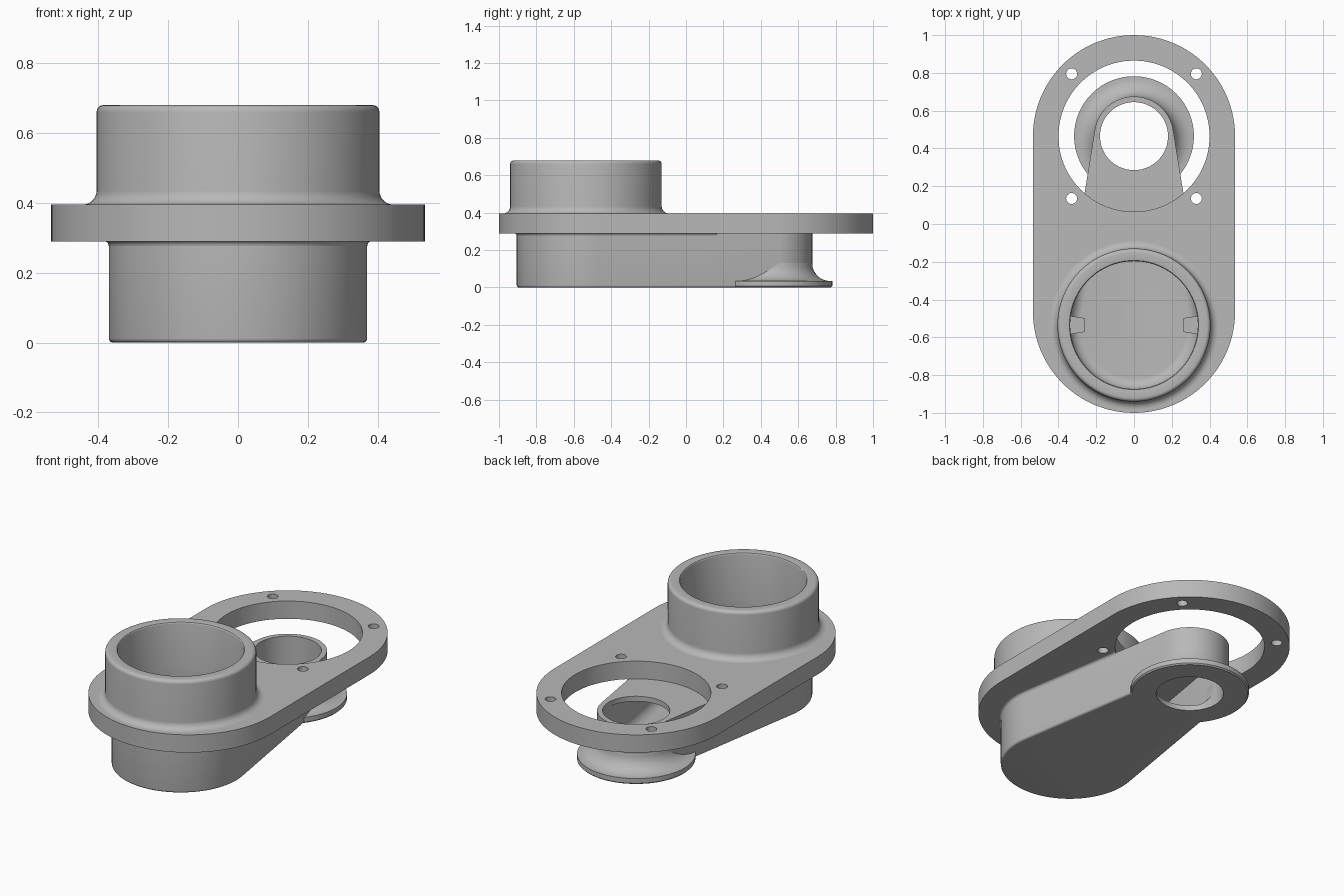
import bpy, bmesh
from math import sin, cos, pi, asin

cube = bpy.data.objects.get("Cube")
if cube:
    bpy.data.objects.remove(cube, do_unlink=True)

grey = bpy.data.materials.new("plain grey")
grey.use_nodes = True
GREY = (0.48, 0.48, 0.48, 1)
grey.diffuse_color = GREY
grey.node_tree.nodes["Principled BSDF"].inputs["Base Color"].default_value = GREY

PIPE_Y, NOZZLE_Y = -0.535, 0.465
SEG = 96


def loft(name, rings, closed=False):
    """Skin equal-length rings; cap the ends, or join last to first."""
    bm = bmesh.new()
    rows = [[bm.verts.new(p) for p in ring] for ring in rings]
    pairs = list(zip(rows, rows[1:]))
    if closed:
        pairs.append((rows[-1], rows[0]))
    else:
        bm.faces.new(rows[0])
        bm.faces.new(rows[-1])
    for a, b in pairs:
        for i in range(len(a)):
            j = (i + 1) % len(a)
            bm.faces.new((a[i], a[j], b[j], b[i]))
    bmesh.ops.recalc_face_normals(bm, faces=bm.faces)
    mesh = bpy.data.meshes.new(name)
    bm.to_mesh(mesh)
    bm.free()
    mesh.materials.append(grey)
    obj = bpy.data.objects.new(name, mesh)
    bpy.context.collection.objects.link(obj)
    return obj


def circle(r, z, x=0, y=0, n=SEG):
    return [(x + r * cos(2 * pi * i / n), y + r * sin(2 * pi * i / n), z) for i in range(n)]


def capsule(front_y, front_r, back_y, back_r, z, grow=0):
    """Outline wrapped round a front circle and a back circle."""
    tilt = asin((front_r - back_r) / (back_y - front_y))
    n, pts = SEG // 2, []
    for y, r, start, sweep in ((back_y, back_r, tilt, pi - 2 * tilt),
                               (front_y, front_r, pi - tilt, pi + 2 * tilt)):
        for i in range(n + 1):
            a = start + sweep * i / n
            pts.append(((r + grow) * cos(a), y + (r + grow) * sin(a), z))
    return pts


def arc(cx, cz, r, start, end, n=8):
    steps = [start + (end - start) * i / n for i in range(n + 1)]
    return [(cx + r * cos(a), cz + r * sin(a)) for a in steps]


def turned(name, profile, y):
    return loft(name, [circle(r, z, 0, y) for r, z in profile], closed=True)


def cylinder(name, r, z0, z1, x, y, n=SEG):
    return loft(name, [circle(r, z0, x, y, n), circle(r, z1, x, y, n)])


def cut(obj, *cutters):
    bpy.context.view_layer.objects.active = obj
    for c in cutters:
        mod = obj.modifiers.new("cut", 'BOOLEAN')
        mod.operation, mod.solver, mod.object = 'DIFFERENCE', 'EXACT', c
        bpy.ops.object.modifier_apply(modifier=mod.name)


# Cutters: pipe bore, duct cavity, nozzle hole, large opening, screw holes
bore = cylinder("bore_cutter", 0.338, 0.2, 0.9, 0, PIPE_Y)
floor_curve = arc(-0.06, 0.09, 0.06, -pi / 2, 0)
cavity = loft("cavity_cutter", [capsule(PIPE_Y, 0.34, NOZZLE_Y, 0.175, z, g)
                                for g, z in floor_curve + [(0, 0.26)]])
nozzle_hole = cylinder("nozzle_cutter", 0.18, -0.1, 0.5, 0, NOZZLE_Y)
opening = cylinder("opening_cutter", 0.4, 0.1, 0.6, 0, NOZZLE_Y)
screws = [cylinder("screw_cutter", 0.029, 0.1, 0.6, sx * 0.33, NOZZLE_Y + sy * 0.33, 32)
          for sx in (-1, 1) for sy in (-1, 1)]

# Mounting plate
plate = loft("mounting_plate", [capsule(-0.465, 0.535, 0.465, 0.535, z) for z in (0.29, 0.395)])
cut(plate, opening, bore, *screws)

# Inlet pipe with a base fillet and a rounded rim
profile = [(0.338, 0.3), (0.445, 0.3)]
profile += arc(0.445, 0.435, 0.04, 1.5 * pi, pi)
profile += arc(0.385, 0.66, 0.02, 0, pi / 2, 5)
profile += arc(0.346, 0.672, 0.008, pi / 2, pi, 3)
pipe = turned("inlet_pipe", profile, PIPE_Y)

# Hollow duct body
edge = arc(-0.012, 0.012, 0.012, -pi / 2, 0, 4)
duct = loft("duct_body", [capsule(PIPE_Y, 0.37, NOZZLE_Y, 0.21, z, g)
                          for g, z in edge + [(0, 0.29)]])
cut(duct, cavity, bore, nozzle_hole)

# Small fillet where the duct meets the plate
neck = arc(0.015, 0.276, 0.015, pi, pi / 2, 4)
fillet = loft("duct_fillet", [capsule(PIPE_Y, 0.37, NOZZLE_Y, 0.21, z, g) for g, z in neck])
cut(fillet, opening, cavity, bore)

# Flared flange round the nozzle
profile = [(0.18, 0), (0.31, 0), (0.317, 0.007), (0.317, 0.035)]
profile += arc(0.305, 0.13, 0.095, 1.5 * pi, pi, 12)
profile += [(0.205, 0.14), (0.18, 0.14)]
flange = turned("nozzle_flange", profile, NOZZLE_Y)
cut(flange, cavity)

# Locating tabs inside the pipe, tapering inward
tabs = []
for name, s in (("left_tab", 1), ("right_tab", -1)):
    tabs.append(loft(name, [[(s * x, PIPE_Y + y, z) for x, y in
                             ((0.262, -0.037), (0.35, -0.05), (0.35, 0.05), (0.262, 0.037))]
                            for z in (0.2, 0.27)]))

for c in [bore, cavity, nozzle_hole, opening] + screws:
    bpy.data.objects.remove(c, do_unlink=True)

# Smooth the round walls, keep edges crisp
bpy.ops.object.select_all(action='DESELECT')
for obj in [plate, pipe, duct, fillet, flange] + tabs:
    obj.select_set(True)
bpy.context.view_layer.objects.active = plate
bpy.ops.object.shade_smooth_by_angle(angle=pi / 6)
